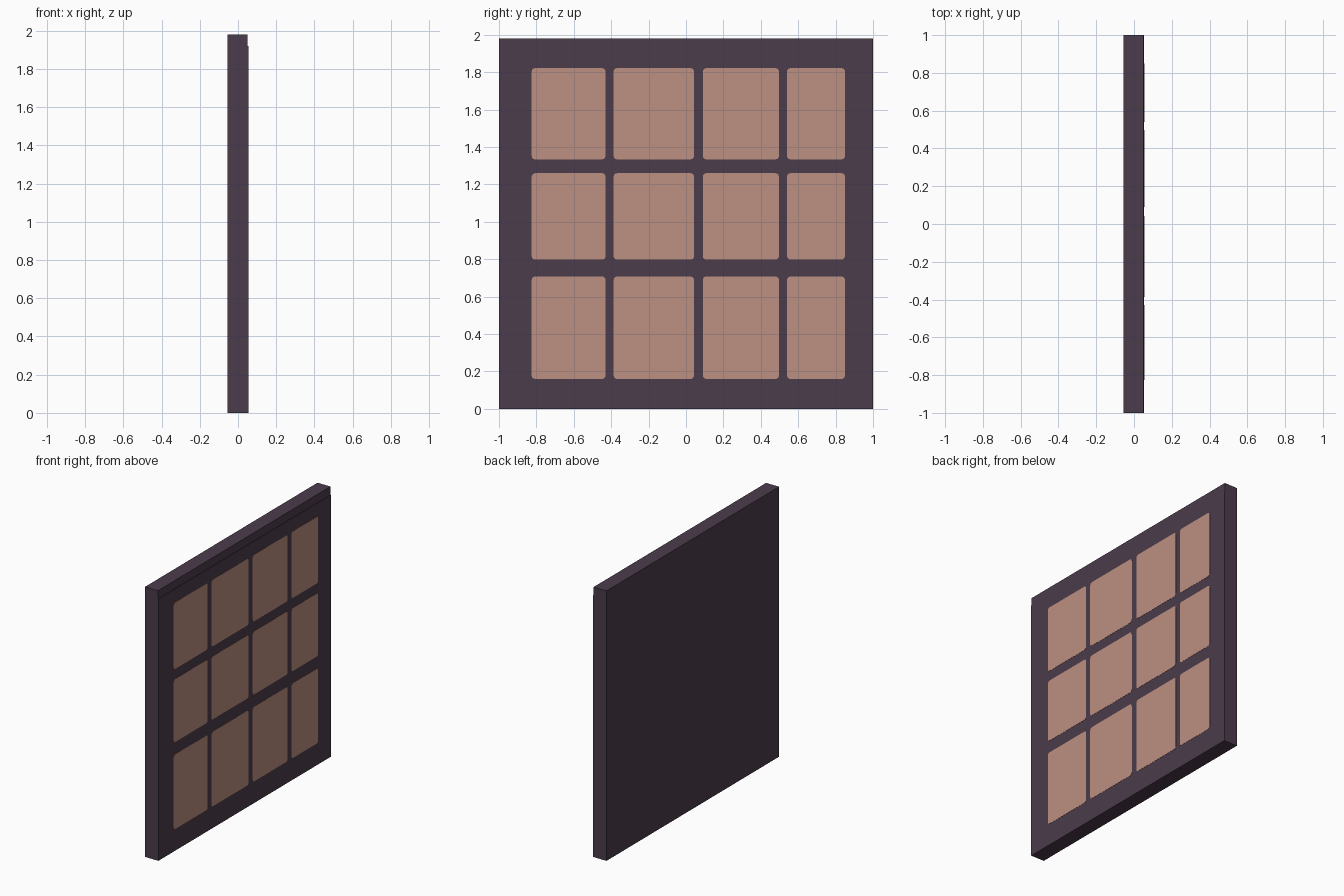
import bpy, bmesh, math

if "Cube" in bpy.data.objects:
    bpy.data.objects.remove(bpy.data.objects["Cube"])


def material(name, rgb):
    m = bpy.data.materials.new(name)
    m.diffuse_color = (*rgb, 1.0)
    m.use_nodes = True
    m.node_tree.nodes["Principled BSDF"].inputs["Base Color"].default_value = m.diffuse_color
    return m


frame_mat = material("dark plum frame", (0.072, 0.045, 0.072))
pane_mat = material("dusty pink pane", (0.51, 0.28, 0.22))


def make_object(name, bm, mat):
    bmesh.ops.recalc_face_normals(bm, faces=bm.faces)
    mesh = bpy.data.meshes.new(name)
    bm.to_mesh(mesh)
    bm.free()
    mesh.materials.append(mat)
    obj = bpy.data.objects.new(name, mesh)
    bpy.context.collection.objects.link(obj)
    return obj


def extrude_profile(name, profile, x0, x1, mat):
    """Extrude a closed (x, z) or (y, z) outline; here outlines lie in the y-z plane."""
    bm = bmesh.new()
    face = bm.faces.new([bm.verts.new((x0, y, z)) for y, z in profile])
    ext = bmesh.ops.extrude_face_region(bm, geom=[face])
    verts = [v for v in ext["geom"] if isinstance(v, bmesh.types.BMVert)]
    bmesh.ops.translate(bm, verts=verts, vec=(x1 - x0, 0, 0))
    return make_object(name, bm, mat)


def rounded_rect(y0, y1, z0, z1, r, steps=3):
    pts = []
    corners = ((y1 - r, z1 - r), (y0 + r, z1 - r), (y0 + r, z0 + r), (y1 - r, z0 + r))
    for i, (cy, cz) in enumerate(corners):
        for k in range(steps + 1):
            a = math.pi / 2 * (i + k / steps)
            pts.append((cy + r * math.cos(a), cz + r * math.sin(a)))
    return pts


# Slab: side profile with a shallow step back along the top of the pane side
bm = bmesh.new()
side = [(-0.055, 0), (0.054, 0), (0.054, 1.92), (0.05, 1.92), (0.05, 1.98), (-0.055, 1.98)]
face = bm.faces.new([bm.verts.new((x, -1, z)) for x, z in side])
ext = bmesh.ops.extrude_face_region(bm, geom=[face])
bmesh.ops.translate(bm, vec=(0, 2, 0),
                    verts=[v for v in ext["geom"] if isinstance(v, bmesh.types.BMVert)])
make_object("window_frame", bm, frame_mat)

# Panes: four columns by three rows of thin rounded plates
columns = [(-0.825, -0.43), (-0.387, 0.043), (0.09, 0.497), (0.54, 0.85)]
rows = [(0.16, 0.708), (0.798, 1.26), (1.334, 1.822)]
for r, (z0, z1) in enumerate(rows):
    for c, (y0, y1) in enumerate(columns):
        extrude_profile(f"pane_row{r + 1}_column{c + 1}",
                        rounded_rect(y0, y1, z0, z1, 0.018), 0.05, 0.0555, pane_mat)
